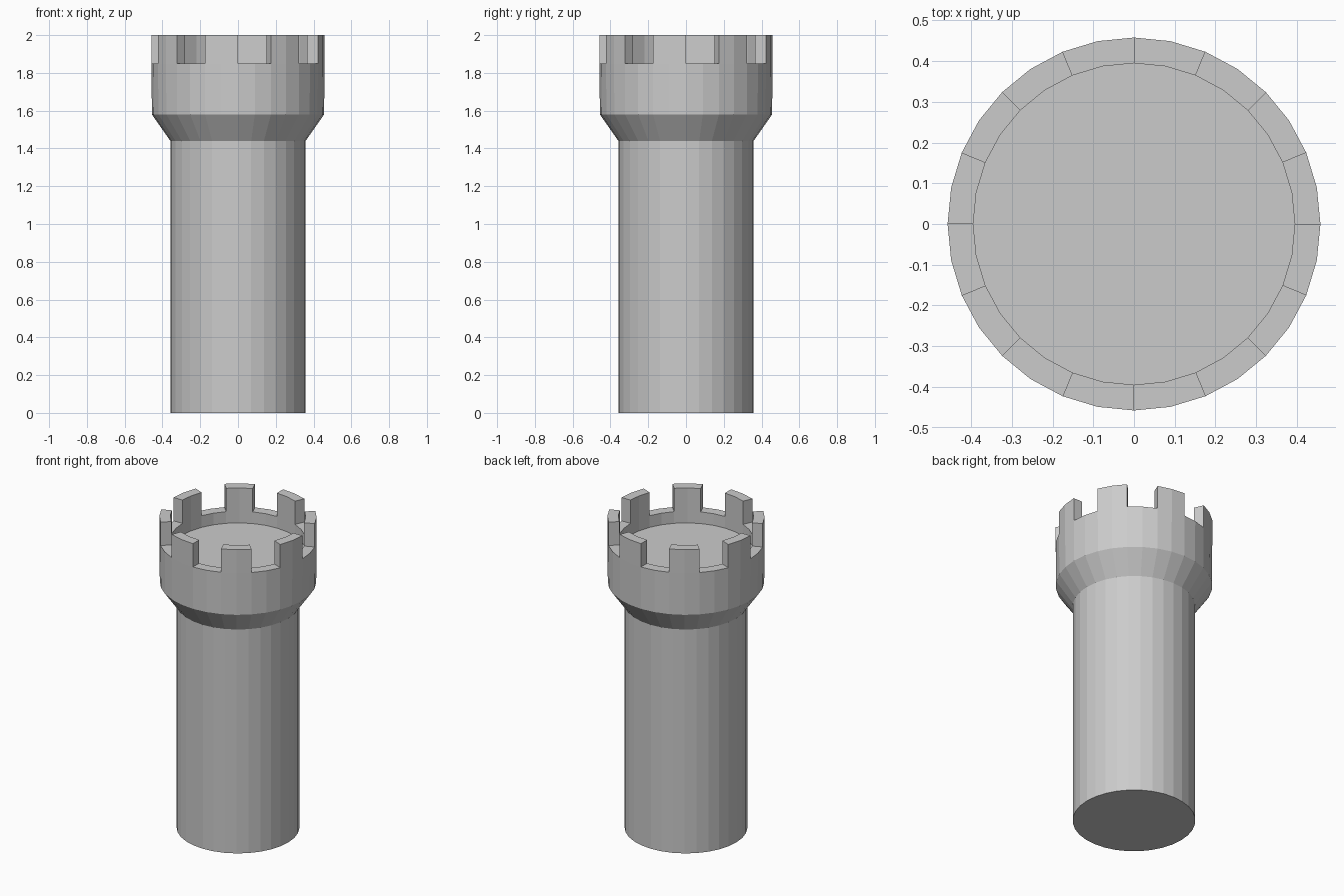
import bpy, bmesh, math

if "Cube" in bpy.data.objects:
    bpy.data.objects.remove(bpy.data.objects["Cube"])

SIDES = 32
# Lathe profile (radius, height): shaft, flare, parapet wall, rim, inner wall, floor
PROFILE = [(0.358, 0.0), (0.358, 1.44), (0.456, 1.58), (0.458, 1.85),
           (0.395, 1.85), (0.395, 1.775)]
RIM = 3          # profile step that forms the flat rim
MERLON_TOP = 2.0

bm = bmesh.new()


def ring(radius, z):
    step = 2 * math.pi / SIDES
    return [bm.verts.new((radius * math.cos(i * step), radius * math.sin(i * step), z))
            for i in range(SIDES)]


# Tower body
rings = [ring(r, z) for r, z in PROFILE]
rim_faces = []
for k in range(len(rings) - 1):
    a, b = rings[k], rings[k + 1]
    for i in range(SIDES):
        j = (i + 1) % SIDES
        face = bm.faces.new((a[i], a[j], b[j], b[i]))
        if k == RIM:
            rim_faces.append(face)
bm.faces.new(rings[0][::-1])   # base
bm.faces.new(rings[-1])        # roof floor

# Battlements: raise two rim faces out of every four
raised = [f for i, f in enumerate(rim_faces) if i % 4 >= 2]
result = bmesh.ops.extrude_face_region(bm, geom=raised)
for v in result["geom"]:
    if isinstance(v, bmesh.types.BMVert):
        v.co.z = MERLON_TOP
bmesh.ops.delete(bm, geom=[f for f in raised if f.is_valid], context='FACES_ONLY')
bmesh.ops.recalc_face_normals(bm, faces=bm.faces[:])

mesh = bpy.data.meshes.new("round_tower")
bm.to_mesh(mesh)
bm.free()
tower = bpy.data.objects.new("round_tower", mesh)
bpy.context.collection.objects.link(tower)
